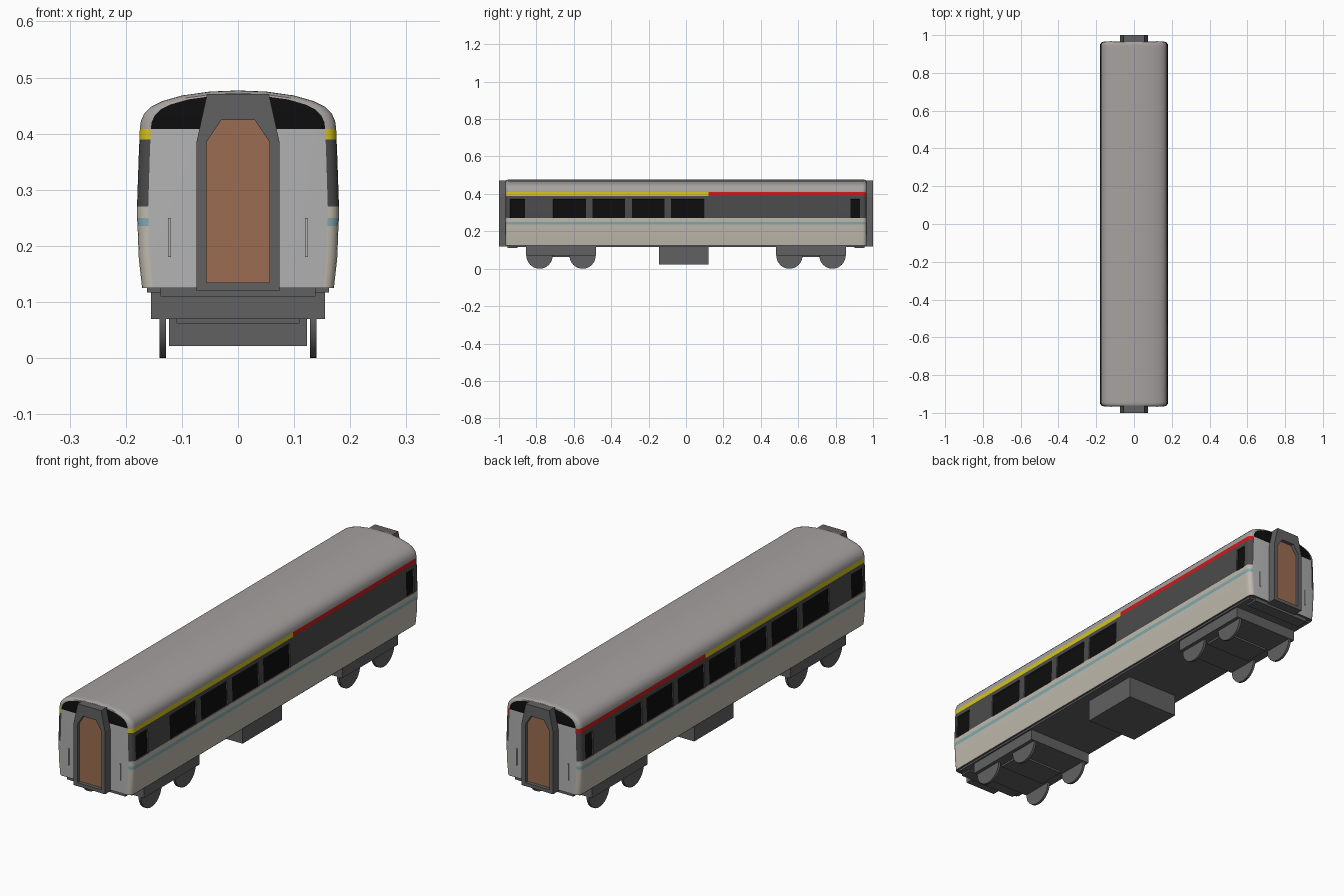
import bpy, bmesh, math
from mathutils import Matrix

if "Cube" in bpy.data.objects:
    bpy.data.objects.remove(bpy.data.objects["Cube"])


def mat(name, r, g, b):
    m = bpy.data.materials.new(name)
    m.diffuse_color = (r, g, b, 1)
    m.use_nodes = True
    m.node_tree.nodes["Principled BSDF"].inputs["Base Color"].default_value = m.diffuse_color
    return m


NAMES = ["roof", "cream", "blue", "dark", "yellow", "red", "black", "end", "under"]
ROOF, CREAM, BLUE, DARK, YELLOW, RED, BLACK, END, UNDER = range(9)
COLORS = [(.38, .36, .35), (.52, .49, .42), (.22, .40, .42), (.07, .07, .07), (.65, .55, .01),
          (.60, .01, .01), (.004, .004, .004), (.45, .45, .45), (.12, .12, .12)]
MATS = [mat(n, *c) for n, c in zip(NAMES, COLORS)]
BROWN = mat("brown", .33, .15, .085)


def finish(name, bm, mats, smooth=False):
    bmesh.ops.recalc_face_normals(bm, faces=bm.faces)
    me = bpy.data.meshes.new(name)
    bm.to_mesh(me)
    bm.free()
    ob = bpy.data.objects.new(name, me)
    bpy.context.collection.objects.link(ob)
    for m in mats:
        me.materials.append(m)
    if smooth:
        bpy.ops.object.select_all(action='DESELECT')
        ob.select_set(True)
        bpy.context.view_layer.objects.active = ob
        bpy.ops.object.shade_smooth_by_angle(angle=math.radians(30))
    return ob


def box(name, x0, x1, y0, y1, z0, z1, m=MATS[UNDER]):
    bm = bmesh.new()
    bmesh.ops.create_cube(bm, size=1, matrix=Matrix.Translation(((x0 + x1) / 2, (y0 + y1) / 2, (z0 + z1) / 2))
                          @ Matrix.Diagonal((x1 - x0, y1 - y0, z1 - z0, 1)))
    return finish(name, bm, [m])


# Body shell: cross-section swept along y, with rounded ends
half = [(.171, .125), (.177, .18), (.179, .235), (.180, .25), (.180, .27), (.1765, .372), (.1755, .39),
        (.175, .409), (.173, .423), (.167, .436), (.155, .448), (.135, .458), (.10, .468), (.05, .475)]
row_mat = [CREAM, CREAM, BLUE, CREAM, DARK, DARK, YELLOW] + [ROOF] * 7
WIN, STRIPE = 4, 7
profile = half + [(0, .477)] + [(-x, z) for x, z in reversed(half)]
n = len(profile)

long_windows = [(-.71 + .21 * i, -.535 + .21 * i) for i in range(7)]
door_windows = [(-.94, -.86), (.88, .93)]
windows = {1: door_windows + long_windows[:4], -1: door_windows + long_windows}
stations = [(y, 0) for y in sorted({v for w in windows[-1] for v in w} | {.12})]
R = .02
arc = [(.945 + R * math.sin(a), R * (1 - math.cos(a))) for a in [math.pi / 8 * i for i in range(5)]]
stations = [(-y, d) for y, d in reversed(arc)] + stations + arc

bm = bmesh.new()
rings = []
for y, d in stations:
    rings.append([bm.verts.new((x * (1 - d / .18), y, z - max(0, z - .40) / .077 * d * .4))
                  for x, z in profile])
panes = []
for (y0, _), (y1, _), a, b in zip(stations, stations[1:], rings, rings[1:]):
    for i in range(n):
        j = (i + 1) % n
        f = bm.faces.new((a[i], a[j], b[j], b[i]))
        if i == n - 1:
            f.material_index = UNDER
            continue
        side, row = (1, i) if i < n // 2 else (-1, n - 2 - i)
        mid = (y0 + y1) / 2
        m = row_mat[row]
        if m == YELLOW and mid > .12:
            m = RED
        if row == WIN and any(p < mid < q for p, q in windows[side]):
            panes.append(f)
        f.material_index = m
for ring in (rings[0], rings[-1]):
    k = STRIPE
    f = bm.faces.new(ring[:k + 1] + ring[n - 1 - k:])
    f.material_index = END
    f = bm.faces.new(ring[k:n - k])
    f.material_index = BLACK
bmesh.ops.recalc_face_normals(bm, faces=bm.faces)
bmesh.ops.inset_individual(bm, faces=panes, thickness=.001, depth=-.005)
for f in panes:
    f.material_index = BLACK
finish("carriage_body", bm, MATS, True)


# Gangway outlines (right half, mirrored)
def mirrored(pts):
    return pts + [(-x, z) for x, z in reversed(pts)]


outer = mirrored([(.074, .12), (.074, .385), (.055, .471)])
inner = mirrored([(.056, .135), (.056, .385), (.048, .408), (.030, .424)])
hole = mirrored([(.056, .135), (.056, .385), (.030, .424)])


def gangway(name, s):
    bm = bmesh.new()
    loops = [[bm.verts.new((x, s * y, z)) for x, z in pts]
             for pts, y in ((outer, .955), (outer, 1.0), (hole, 1.0), (hole, .97))]
    for a, b in zip(loops, loops[1:]):
        for i in range(len(a)):
            j = (i + 1) % len(a)
            bm.faces.new((a[i], a[j], b[j], b[i]))
    finish(name, bm, [MATS[UNDER]])


def end_door(name, s):
    bm = bmesh.new()
    f = bm.faces.new([bm.verts.new((x, s * .968, z)) for x, z in inner])
    r = bmesh.ops.extrude_face_region(bm, geom=[f])
    bmesh.ops.translate(bm, verts=[v for v in r["geom"] if isinstance(v, bmesh.types.BMVert)],
                        vec=(0, s * .017, 0))
    finish(name, bm, [BROWN])


def wheel(name, x, y):
    bm = bmesh.new()
    bmesh.ops.create_cone(bm, cap_ends=True, segments=32, radius1=.07, radius2=.07, depth=.011,
                          matrix=Matrix.Translation((x, y, .07)) @ Matrix.Rotation(math.pi / 2, 4, 'Y'))
    finish(name, bm, [MATS[UNDER]], True)


for s, tag in ((-1, "front"), (1, "back")):
    gangway(tag + "_gangway", s)
    end_door(tag + "_gangway_door", s)
    for x in (-.122, .122):
        lo, hi = sorted((s * .96, s * .969))
        box(tag + "_handrail", x - .003, x + .003, lo, hi, .18, .25, MATS[END])
    # End beam under the floor
    lo, hi = sorted((s * .90, s * .955))
    box(tag + "_end_beam", -.138, .138, lo, hi, .11, .128)
    # Bogie frame, centre pan and wheels
    c = s * .668
    box(tag + "_bogie_frame", -.155, .155, c - .187, c + .187, .07, .126)
    box(tag + "_bogie_pan", -.11, .11, c - .06, c + .06, .062, .075)
    for dy in (-.115, .115):
        for x in (-.134, .134):
            wheel(tag + "_wheel", x, c + dy)

# Underfloor equipment and floor pan
box("equipment_box", -.123, .123, -.145, .12, .022, .126)
box("floor_pan", -.162, .162, -.945, .945, .117, .126)
